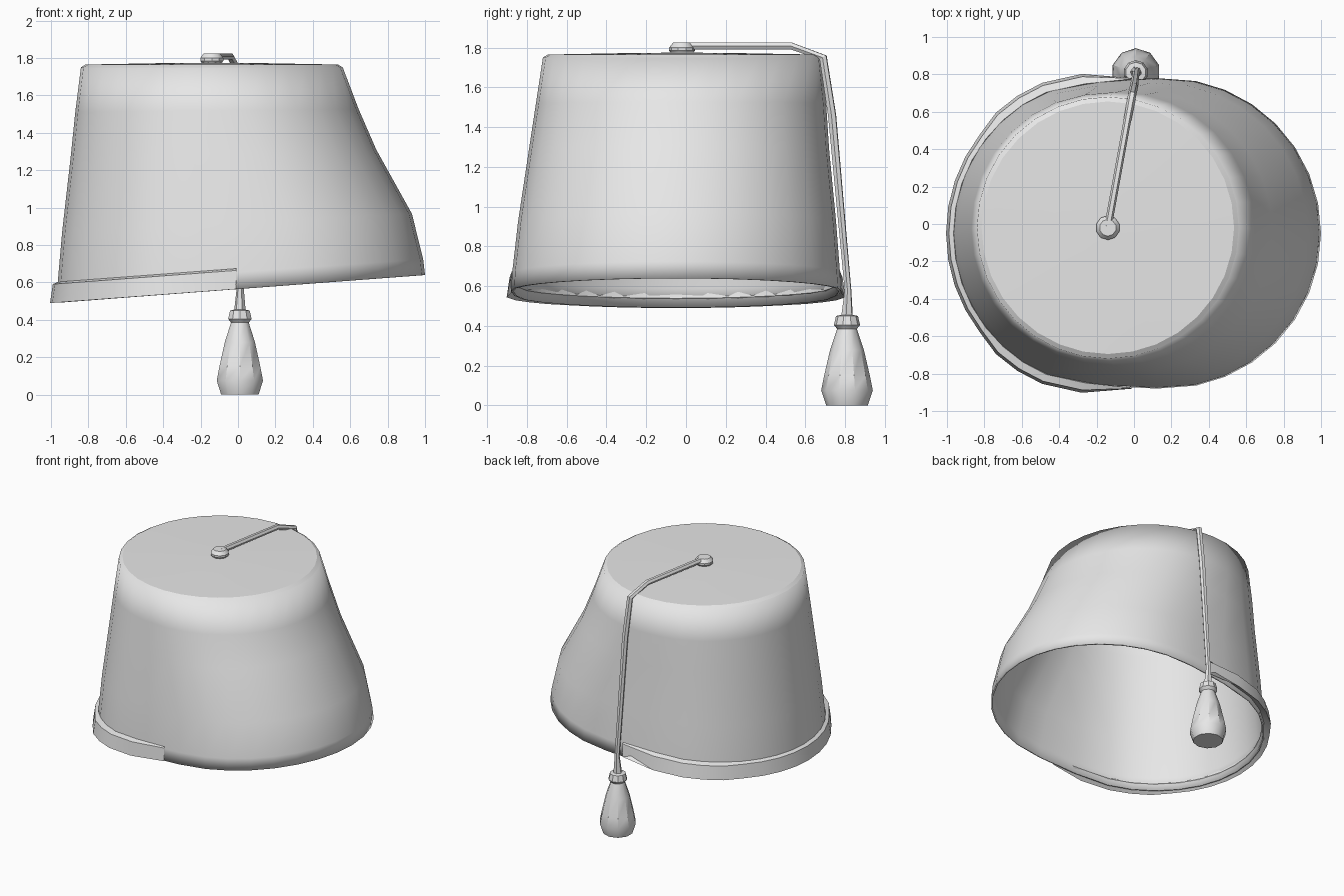
import bpy, bmesh, math
from mathutils import Vector

if "Cube" in bpy.data.objects:
    bpy.data.objects.remove(bpy.data.objects["Cube"])

grey = bpy.data.materials.new("plain_grey")
grey.diffuse_color = (0.8, 0.8, 0.8, 1)
grey.use_nodes = True
grey.node_tree.nodes["Principled BSDF"].inputs["Base Color"].default_value = grey.diffuse_color
SEG = 32
CX = -0.14


def make(name, rings, closed=True, cap_start=False, cap_end=False, angle=35):
    """Skin a list of vertex rings into a smooth-shaded object."""
    bm = bmesh.new()
    rows = [[bm.verts.new(p) for p in r] for r in rings]
    n = len(rows[0])
    for a, b in zip(rows, rows[1:]):
        for i in range(n if closed else n - 1):
            j = (i + 1) % n
            bm.faces.new((a[i], a[j], b[j], b[i]))
    if cap_start:
        bm.faces.new(rows[0])
    if cap_end:
        bm.faces.new(rows[-1])
    bmesh.ops.recalc_face_normals(bm, faces=bm.faces)
    me = bpy.data.meshes.new(name)
    bm.to_mesh(me)
    bm.free()
    me.materials.append(grey)
    ob = bpy.data.objects.new(name, me)
    bpy.context.collection.objects.link(ob)
    bpy.ops.object.select_all(action='DESELECT')
    ob.select_set(True)
    bpy.context.view_layer.objects.active = ob
    bpy.ops.object.shade_smooth_by_angle(angle=math.radians(angle))
    return ob


def lathe(name, profile, x, y, seg):
    rings = [[(x + r * math.cos(2 * math.pi * (i + .5) / seg),
               y + r * math.sin(2 * math.pi * (i + .5) / seg), z)
              for i in range(seg)] for r, z in profile]
    return make(name, rings, cap_start=True, cap_end=True)


def wall(theta, r, z, shift, tilt, cy):
    """Point on the hat wall: right half pushed outward, lower rings tilted."""
    c = math.cos(theta)
    t = min(max((c + 0.45) / 0.6, 0), 1)
    x = CX + r * c + shift * t * t * (3 - 2 * t)
    return (x, cy + r * math.sin(theta), z + tilt * x)


# Hat body: radius, height, right bulge, tilt, centre y
body = [(0.83, 0.565, 0.31, 0.075, -0.05), (0.825, 0.655, 0.305, 0.07, -0.05),
        (0.80, 0.92, 0.27, 0.05, -0.045), (0.755, 1.29, 0.125, 0.025, -0.035),
        (0.73, 1.52, 0.055, 0.01, -0.025), (0.70, 1.75, 0, 0, -0.02)]
angles = [2 * math.pi * i / SEG for i in range(SEG)]
hat = make("hat_body", [[wall(a, *row) for a in angles] for row in body], angle=50)
sol = hat.modifiers.new("thickness", 'SOLIDIFY')
sol.thickness = 0.012
sol.offset = -1

# Flat crown with a small chamfer
crown = [(0.70, 1.75), (0.675, 1.765), (0.3, 1.772), (0.02, 1.775)]
make("crown", [[wall(a, r, z, 0, 0, -0.02) for a in angles] for r, z in crown],
     cap_end=True, angle=20)

# Folded cuff around the left half, tapering into the wall at both ends
section = [(0.035, 0.565), (0.02, 0.665), (-0.005, 0.675), (-0.02, 0.61), (0.035, 0.565)]
N = 18
cuff = []
for dr, z in section:
    row = []
    for i in range(N + 1):
        a = math.radians(95 + 170 * i / N)
        k = 0.1 if i in (0, N) else 1
        row.append(wall(a, 0.83 + dr * k + (0.015 * k if 0 < i < N and dr > 0 and
                        min(i, N - i) < 5 else 0), z, 0.31, 0.075, -0.05))
    cuff.append(row)
make("cuff", cuff, closed=False)

# Button on the crown
lathe("crown_button", [(0.05, 1.765), (0.065, 1.785), (0.065, 1.80), (0.045, 1.825)],
      CX, -0.02, 10)

# Cord from the button over the edge down to the tassel
path = [(CX, -0.02, 1.808), (-0.04, 0.53, 1.808), (-0.01, 0.69, 1.75),
        (0.0, 0.735, 1.46), (0.012, 0.815, 0.58), (0.01, 0.81, 0.44)]
widths = [0.02, 0.02, 0.022, 0.022, 0.018, 0.032]
rings = []
for i, p in enumerate(path):
    d = (Vector(path[min(i + 1, 5)]) - Vector(path[max(i - 1, 0)])).normalized()
    side = Vector((1, -0.15, 0)).normalized()
    up = side.cross(d).normalized()
    rings.append([Vector(p) + widths[i] * (side * math.cos(k * math.pi / 3)
                                           + up * math.sin(k * math.pi / 3))
                  for k in range(6)])
make("cord", rings, cap_start=True, cap_end=True, angle=30)

# Tassel
lathe("tassel", [(0.105, 0), (0.13, 0.075), (0.115, 0.15), (0.085, 0.28), (0.05, 0.385),
                 (0.066, 0.405), (0.055, 0.45), (0.03, 0.455)], 0.01, 0.81, 10)
